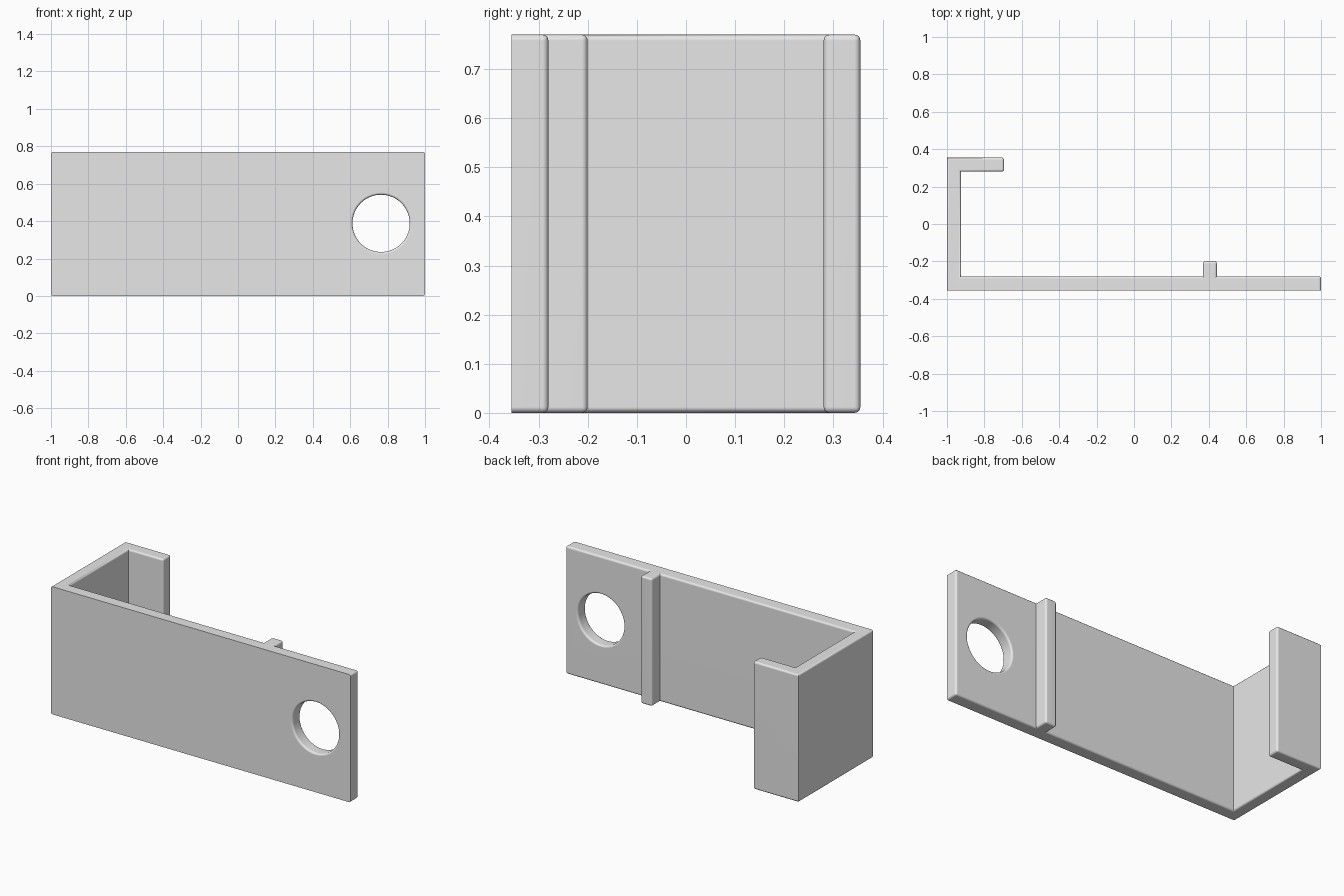
import bpy, bmesh, math

cube = bpy.data.objects.get("Cube")
if cube:
    bpy.data.objects.remove(cube, do_unlink=True)

HEIGHT = 0.77
T = 0.075          # sheet thickness
FRONT, BACK = -0.355, 0.355
ROUND = 0.012

grey = bpy.data.materials.new("plain grey")
grey.use_nodes = True
grey.diffuse_color = (0.8, 0.8, 0.8, 1)
grey.node_tree.nodes["Principled BSDF"].inputs["Base Color"].default_value = (0.8, 0.8, 0.8, 1)


def extrude_outline(name, outline, keep_sharp):
    """Extrude a plan outline upward and round every edge not kept sharp."""
    bm = bmesh.new()
    base = bm.faces.new([bm.verts.new((x, y, 0)) for x, y in outline])
    top = bmesh.ops.extrude_face_region(bm, geom=[base])["geom"]
    bmesh.ops.translate(bm, vec=(0, 0, HEIGHT),
                        verts=[v for v in top if isinstance(v, bmesh.types.BMVert)])
    bmesh.ops.recalc_face_normals(bm, faces=bm.faces)
    edges = [e for e in bm.edges if not keep_sharp(e)]
    bmesh.ops.bevel(bm, geom=edges, offset=ROUND, segments=3, profile=0.5,
                    affect='EDGES', clamp_overlap=True)
    return finish(name, bm)


def finish(name, bm):
    mesh = bpy.data.meshes.new(name)
    bm.to_mesh(mesh)
    bm.free()
    mesh.materials.append(grey)
    obj = bpy.data.objects.new(name, mesh)
    bpy.context.collection.objects.link(obj)
    return obj


def smooth(obj):
    bpy.ops.object.select_all(action='DESELECT')
    obj.select_set(True)
    bpy.context.view_layer.objects.active = obj
    bpy.ops.object.shade_smooth_by_angle(angle=math.radians(40))
    normals = obj.modifiers.new("even_normals", 'WEIGHTED_NORMAL')
    normals.keep_sharp = True


# Hooked bracket: long front plate, side wall and short back lip
def bracket_sharp(e):
    on_front = all(abs(v.co.y - FRONT) < 1e-4 for v in e.verts)
    vertical = abs(e.verts[0].co.z - e.verts[1].co.z) > 0.1
    return on_front or (vertical and e.verts[0].co.x < -0.9)


bracket = extrude_outline("hooked_bracket", [
    (-1, FRONT), (1, FRONT), (1, FRONT + T), (-1 + T, FRONT + T),
    (-1 + T, BACK - T), (-0.695, BACK - T), (-0.695, BACK), (-1, BACK)], bracket_sharp)

# Round hole with softened rims, cut by a flared cylinder
bm = bmesh.new()
R, SIDES, STEPS = 0.153, 64, 4
arc = [i / STEPS * math.pi / 2 for i in range(STEPS + 1)]
flare = [(R + ROUND * (1 - math.sin(a)), FRONT + ROUND * (1 - math.cos(a))) for a in arc]
profile = [(flare[0][0], FRONT - 0.05)] + flare
profile += [(r, 2 * FRONT + T - y) for r, y in reversed(profile)]
rings = [[bm.verts.new((0.765 + r * math.cos(2 * math.pi * i / SIDES), y,
                        0.388 + r * math.sin(2 * math.pi * i / SIDES)))
          for i in range(SIDES)] for r, y in profile]
for a, b in zip(rings, rings[1:]):
    for i in range(SIDES):
        j = (i + 1) % SIDES
        bm.faces.new((a[i], a[j], b[j], b[i]))
bm.faces.new(rings[0])
bm.faces.new(rings[-1])
bmesh.ops.recalc_face_normals(bm, faces=bm.faces)
cutter = finish("hole_cutter", bm)
cutter.hide_render = True

cut = bracket.modifiers.new("hole", 'BOOLEAN')
cut.operation = 'DIFFERENCE'
cut.solver = 'EXACT'
cut.object = cutter
bpy.context.view_layer.objects.active = bracket
bpy.ops.object.modifier_apply(modifier=cut.name)
bpy.data.objects.remove(cutter, do_unlink=True)
smooth(bracket)

# Upright rib on the inner side of the plate
rib = extrude_outline("upright_rib", [
    (0.368, FRONT + 0.002), (0.443, FRONT + 0.002), (0.443, -0.2), (0.368, -0.2)],
    lambda e: False)
smooth(rib)
